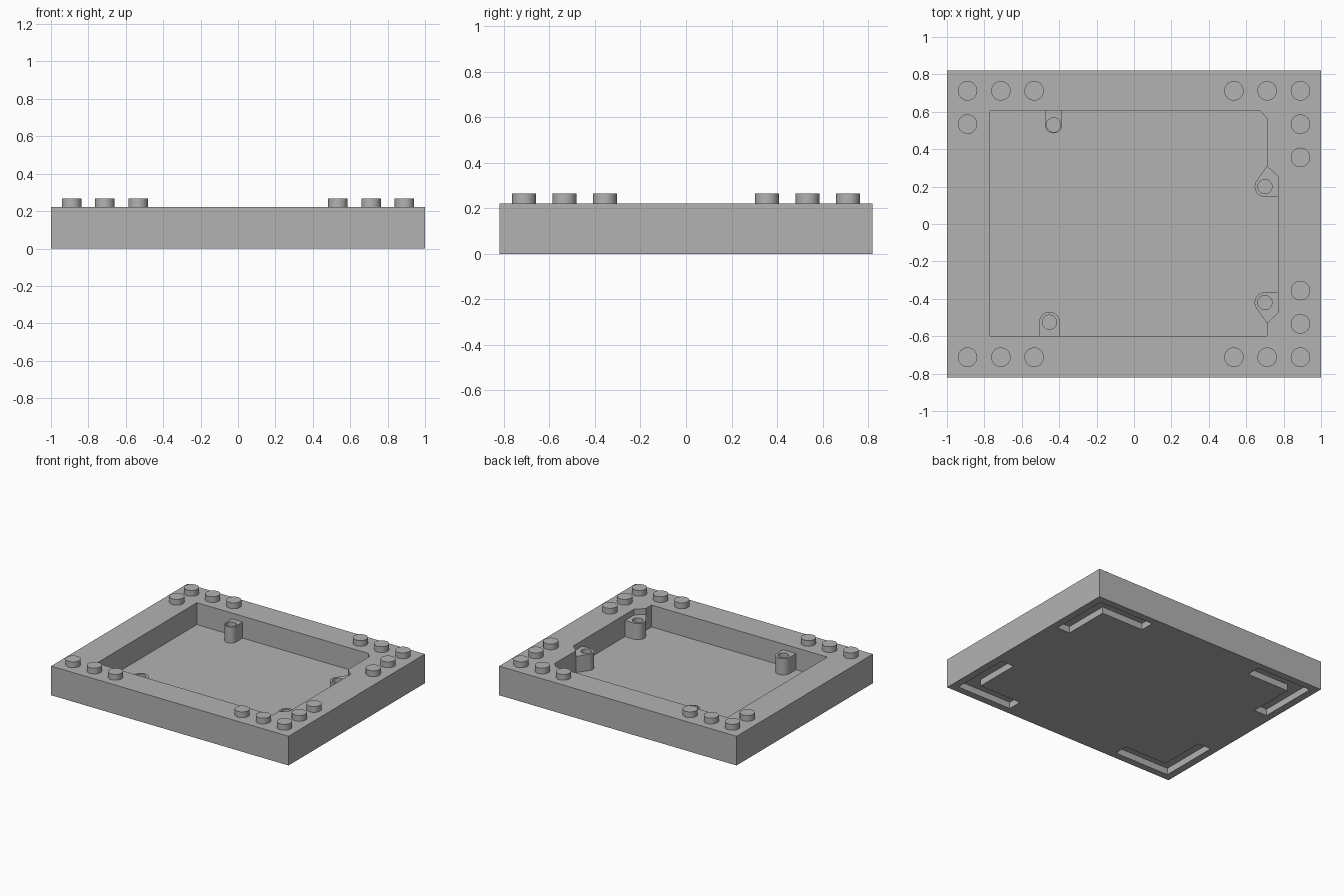
import bpy
import bmesh
from math import cos, sin, radians

if "Cube" in bpy.data.objects:
    bpy.data.objects.remove(bpy.data.objects["Cube"], do_unlink=True)

grey = bpy.data.materials.new("light grey plastic")
grey.use_nodes = True
COLOUR = (0.45, 0.45, 0.45, 1)
grey.diffuse_color = COLOUR
grey.node_tree.nodes["Principled BSDF"].inputs["Base Color"].default_value = COLOUR

TOP = 0.222          # top of the frame
FLOOR = 0.055        # pocket floor
POST_TOP = 0.178
PITCH = 0.178        # stud spacing
SX, SY = 0.89, 0.712  # corner stud centre
STUD_R = 0.052


def prism(name, outline, z0, z1):
    """Extrude a flat outline from z0 to z1."""
    bm = bmesh.new()
    face = bm.faces.new([bm.verts.new((x, y, z0)) for x, y in outline])
    new = bmesh.ops.extrude_face_region(bm, geom=[face])["geom"]
    bmesh.ops.translate(bm, vec=(0, 0, z1 - z0),
                        verts=[v for v in new if isinstance(v, bmesh.types.BMVert)])
    bmesh.ops.recalc_face_normals(bm, faces=bm.faces)
    mesh = bpy.data.meshes.new(name)
    bm.to_mesh(mesh)
    bm.free()
    mesh.materials.append(grey)
    obj = bpy.data.objects.new(name, mesh)
    bpy.context.collection.objects.link(obj)
    return obj


def arc(cx, cy, r, start, end, steps=16):
    angles = [radians(start + (end - start) * i / steps) for i in range(steps + 1)]
    return [(cx + r * cos(a), cy + r * sin(a)) for a in angles]


def circle(cx, cy, r, steps=32):
    return arc(cx, cy, r, 0, 360, steps)[:-1]


def smooth(obj):
    bpy.ops.object.select_all(action='DESELECT')
    obj.select_set(True)
    bpy.context.view_layer.objects.active = obj
    bpy.ops.object.shade_smooth_by_angle(angle=radians(30))


def cut(obj, cutter):
    """Subtract the cutter, then discard it."""
    cutter.hide_render = True
    mod = obj.modifiers.new("cut", 'BOOLEAN')
    mod.operation = 'DIFFERENCE'
    mod.solver = 'EXACT'
    mod.object = cutter
    bpy.ops.object.select_all(action='DESELECT')
    obj.select_set(True)
    bpy.context.view_layer.objects.active = obj
    bpy.ops.object.modifier_apply(modifier=mod.name)
    bpy.data.objects.remove(cutter, do_unlink=True)


# Frame with the stepped pocket
frame = prism("frame", [(-1, -0.82), (1, -0.82), (1, 0.82), (-1, 0.82)], 0, TOP)
pocket = [(-0.77, -0.6), (0.71, -0.6), (0.71, -0.53), (0.77, -0.475), (0.77, 0.255),
          (0.71, 0.31), (0.71, 0.565), (0.675, 0.605), (-0.77, 0.605)]
cut(frame, prism("pocket_cutter", pocket, FLOOR, 0.4))

# L-shaped stud sockets under the four corners
for sx in (-1, 1):
    for sy in (-1, 1):
        ox, oy = SX + 0.054, SY + 0.054
        ix, iy = SX - 0.054, SY - 0.054
        ex, ey = ox - 2 * PITCH - 0.108, oy - 2 * PITCH - 0.108
        ell = [(ox, oy), (ex, oy), (ex, iy), (ix, iy), (ix, ey), (ox, ey)]
        cut(frame, prism("socket_cutter", [(sx * x, sy * y) for x, y in ell], -0.1, 0.05))

# Studs: three along each front and back corner, extras down the sides
spots = [(sx * (SX - i * PITCH), sy * SY)
         for sx in (-1, 1) for sy in (-1, 1) for i in range(3)]
spots += [(SX, sy * (SY - i * PITCH)) for sy in (-1, 1) for i in (1, 2)]
spots.append((-SX, SY - PITCH))
for x, y in spots:
    smooth(prism("stud", circle(x, y, STUD_R), TOP - 0.005, 0.266))


# Screw posts, rooted in the pocket walls and floor
def post(name, cx, cy, outline):
    obj = prism(name, outline, FLOOR - 0.02, POST_TOP)
    cut(obj, prism("hole_cutter", circle(cx, cy, 0.038), 0.075, 0.4))
    smooth(obj)


post("back_post", -0.43, 0.53,
     arc(-0.43, 0.53, 0.045, 180, 360) + [(-0.385, 0.63), (-0.475, 0.63)])
post("front_post", -0.452, -0.525,
     arc(-0.452, -0.525, 0.055, 0, 180) + [(-0.507, -0.63), (-0.397, -0.63)])
for name, cy, s in (("left_back_post", 0.2, 1), ("left_front_post", -0.42, -1)):
    side = [(0.79, -0.055)] + arc(0.7, 0, 0.055, 270, 145) + [(0.71, 0.11), (0.79, 0.11)]
    post(name, 0.7, cy, [(x, cy + s * y) for x, y in side])
